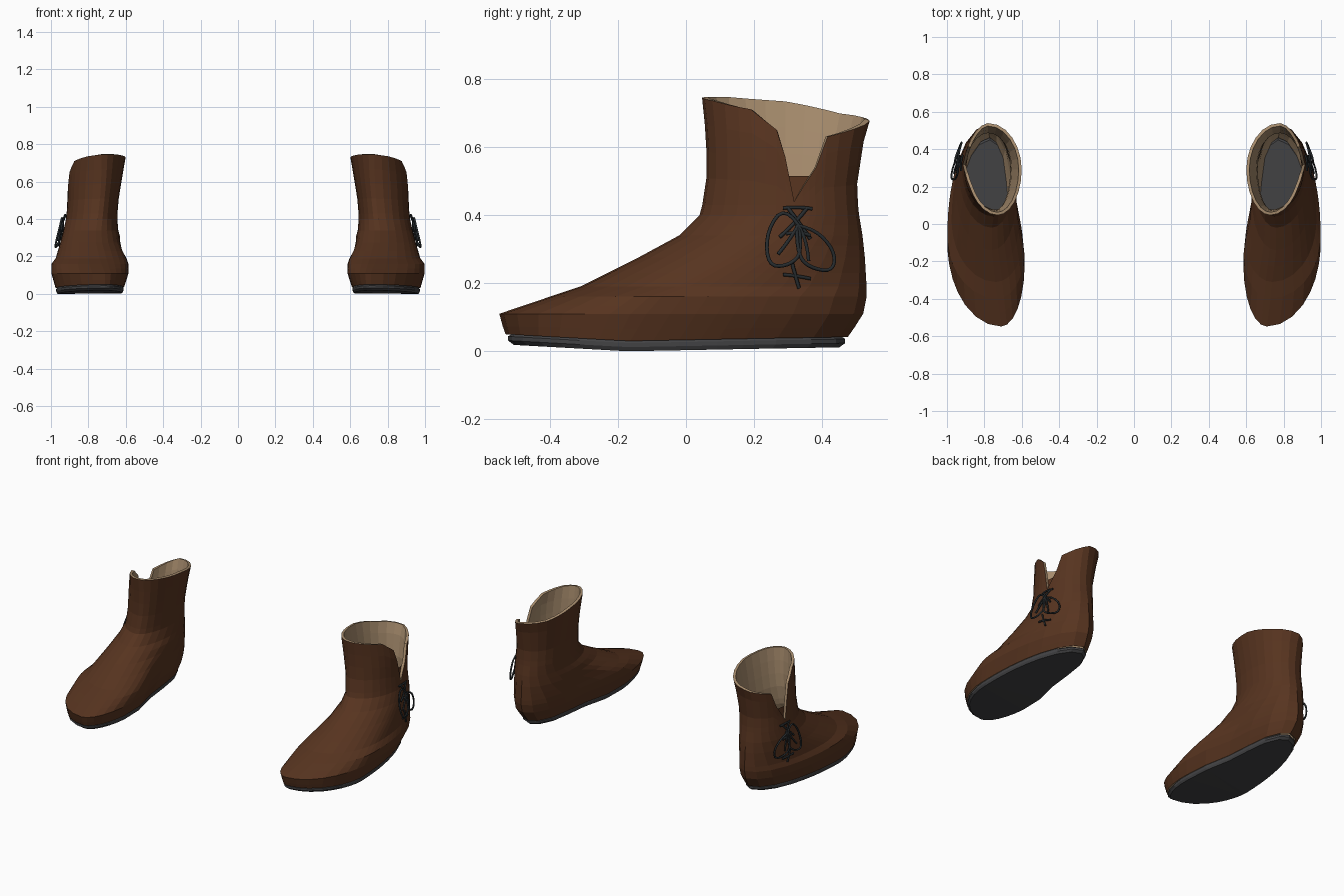
import bpy, bmesh, math

if "Cube" in bpy.data.objects:
    bpy.data.objects.remove(bpy.data.objects["Cube"])

def material(name, rgb):
    m = bpy.data.materials.new(name)
    m.diffuse_color = (*rgb, 1)
    m.use_nodes = True
    m.node_tree.nodes["Principled BSDF"].inputs["Base Color"].default_value = m.diffuse_color
    return m

LEATHER = material("brown leather", (0.095, 0.034, 0.014))
LINING = material("tan lining", (0.39, 0.265, 0.155))
RUBBER = material("dark grey sole", (0.055, 0.055, 0.058))
CORD = material("black cord", (0.02, 0.025, 0.028))

# Horizontal sections: z, front y, back y, inner x, outer x,
# widest y inside, widest y outside, x of toe point, x of heel point
SECTIONS = [
    (0.03, -.53, .475, .61, .975, -.25, -.15, .71, .77),
    (0.11, -.548, .52, .585, .998, -.22, -.10, .71, .78),
    (0.16, -.40, .53, .585, .998, -.15, -.06, .73, .78),
    (0.19, -.31, .53, .592, .975, -.08, .02, .74, .78),
    (0.275, -.14, .525, .622, .95, .15, .17, .76, .78),
    (0.34, -.02, .518, .64, .933, .25, .26, .76, .78),
    (0.40, .04, .508, .645, .92, .30, .30, .75, .78),
    (0.476, .06, .50, .643, .912, .30, .30, .74, .78),
    (0.62, .06, .522, .62, .908, .30, .30, .73, .78),
    (0.745, .047, .56, .598, .885, .30, .30, .73, .785),
]
# Rim height around the boot by angle: the dip near 95 degrees is the side slit
RIM = [(0, .745), (30, .735), (64, .71), (82, .65), (88, .57), (95, .44), (113, .54),
       (121, .63), (150, .655), (180, .677), (230, .695), (270, .73), (320, .745), (360, .745)]
# Height of the ground-side of the sole along the foot
SPRING = [(-.53, .02), (-.17, 0), (.25, .008), (.48, .012)]
ANGLES = [0, 14, 28, 42, 54, 64, 74, 82, 88, 95, 102, 108, 113, 121, 132, 147, 163, 180,
          197, 213, 229, 244, 258, 272, 286, 301, 316, 331, 346]

def lerp_table(table, v):
    if v <= table[0][0]:
        return table[0][1:]
    for a, b in zip(table, table[1:]):
        if v <= b[0]:
            f = (v - a[0]) / (b[0] - a[0])
            return tuple(p + (q - p) * f for p, q in zip(a[1:], b[1:]))
    return table[-1][1:]

def boot_point(angle, z):
    yf, yb, xi, xo, ywi, ywo, xf, xb = lerp_table(SECTIONS, z)
    t = math.radians(angle)
    c, s = math.cos(t), abs(math.sin(t))
    side, yw = (xo, ywo) if angle <= 180 else (xi, ywi)
    mid, end = (xf, yf) if c > 0 else (xb, yb)
    y = yw + (end - yw) * abs(c)
    x = mid + (side - mid) * s
    if angle > 180 and z < .3:                       # arch of the foot
        x += .03 * math.exp(-((y - .12) / .15) ** 2) * min(1, (.3 - z) / .1)
    return x, y

def outer_x(y, z):
    yf, yb, xi, xo, ywi, ywo, xf, xb = lerp_table(SECTIONS, z)
    mid, end = (xf, yf) if y < ywo else (xb, yb)
    c = min(1, abs((y - ywo) / (end - ywo)))
    return mid + (xo - mid) * math.sqrt(1 - c * c)

def ground(y):
    return lerp_table(SPRING, y)[0]

def loft(name, rings, mats, caps=False):
    bm = bmesh.new()
    rows = [[bm.verts.new(p) for p in r] for r in rings]
    n = len(rows[0])
    for a, b in zip(rows, rows[1:]):
        for j in range(n):
            k = (j + 1) % n
            bm.faces.new((a[j], a[k], b[k], b[j]))
    if caps:
        ends = [bm.faces.new(rows[0][::-1]), bm.faces.new(rows[-1])]
        bmesh.ops.triangulate(bm, faces=ends)
    return finish(name, bm, mats)

def finish(name, bm, mats):
    me = bpy.data.meshes.new(name)
    bm.to_mesh(me)
    bm.free()
    for m in mats:
        me.materials.append(m)
    ob = bpy.data.objects.new(name, me)
    bpy.context.collection.objects.link(ob)
    return ob

def pair(ob):
    mod = ob.modifiers.new("other foot", 'MIRROR')
    mod.use_mirror_merge = False

# Leather upper with tan inside
rings = []
for z in (.03, .065, .11, .135, .16, .19, .23, .275, .31, .34, .37, .40, .43):
    ring = []
    for a in ANGLES:
        x, y = boot_point(a, z)
        lift = ground(y) * max(0, 1 - (z - .03) / .06)
        ring.append((x, y, z + lift))
    rings.append(ring)
for f in (.25, .5, .75, 1):
    ring = []
    for a in ANGLES:
        z = .43 + (lerp_table(RIM, a)[0] - .43) * f
        ring.append((*boot_point(a, z), z))
    rings.append(ring)
upper = loft("boot_upper", rings, [LEATHER, LINING])
shell = upper.modifiers.new("thickness", 'SOLIDIFY')
shell.thickness = .016
shell.offset = -1
shell.material_offset = 1
shell.material_offset_rim = 1
pair(upper)

# Sole, its top doubles as the insole
rings = []
for grow, h in ((.95, 0), (.985, .012), (.985, .024), (.95, .036)):
    ring = []
    for a in ANGLES:
        x, y = boot_point(a, .03)
        x, y = .79 + (x - .79) * grow, -.03 + (y + .03) * grow
        ring.append((x, y, ground(y) + h))
    rings.append(ring)
pair(loft("sole", rings, [RUBBER], caps=True))

# Small tongue behind the bottom of the slit
bm = bmesh.new()
bm.faces.new([bm.verts.new((outer_x(y, z) - .012, y, z))
              for y, z in ((.30, .41), (.36, .41), (.40, .515), (.295, .515))])
pair(finish("slit_tongue", bm, [LEATHER]))

# Laces: (y, z, stand-off from the leather)
LACES = [
    [(.285, .42, .006), (.33, .425, .014), (.37, .418, .006)],                      # top bar
    [(.285, .225, .006), (.325, .222, .012), (.365, .213, .006)],                   # lower bar
    [(.31, .265, .008), (.32, .225, .012), (.332, .185, .004)],                     # lower stitch
    [(.33, .37, .02), (.29, .43, .02), (.235, .35, .025), (.24, .25, .03),
     (.30, .25, .03), (.345, .29, .025), (.33, .37, .02)],                          # front loop
    [(.325, .37, .02), (.38, .36, .025), (.44, .29, .03), (.43, .23, .03),
     (.35, .25, .03), (.325, .30, .025), (.325, .37, .02)],                         # back loop
    [(.30, .42, .008), (.33, .38, .02), (.365, .33, .012)],                         # crossing
    [(.355, .42, .008), (.325, .38, .02), (.275, .335, .012)],                      # crossing
    [(.33, .37, .02), (.30, .32, .022), (.27, .285, .02)],                          # loose end
    [(.33, .37, .02), (.355, .33, .022), (.36, .265, .02)],                         # loose end
    [(.295, .345, .014), (.33, .352, .026), (.365, .34, .014)],                     # knot
]
curve = bpy.data.curves.new("laces", 'CURVE')
curve.dimensions = '3D'
curve.bevel_depth = .0055
curve.bevel_resolution = 1
curve.use_fill_caps = True
curve.materials.append(CORD)
for side in (1, -1):
    for path in LACES:
        sp = curve.splines.new('NURBS')
        sp.points.add(len(path) - 1)
        for p, (y, z, off) in zip(sp.points, path):
            p.co = (side * (outer_x(y, z) + off), y, z, 1)
        sp.order_u = 3
        sp.use_endpoint_u = True
        sp.resolution_u = 4
bpy.context.collection.objects.link(bpy.data.objects.new("laces", curve))
